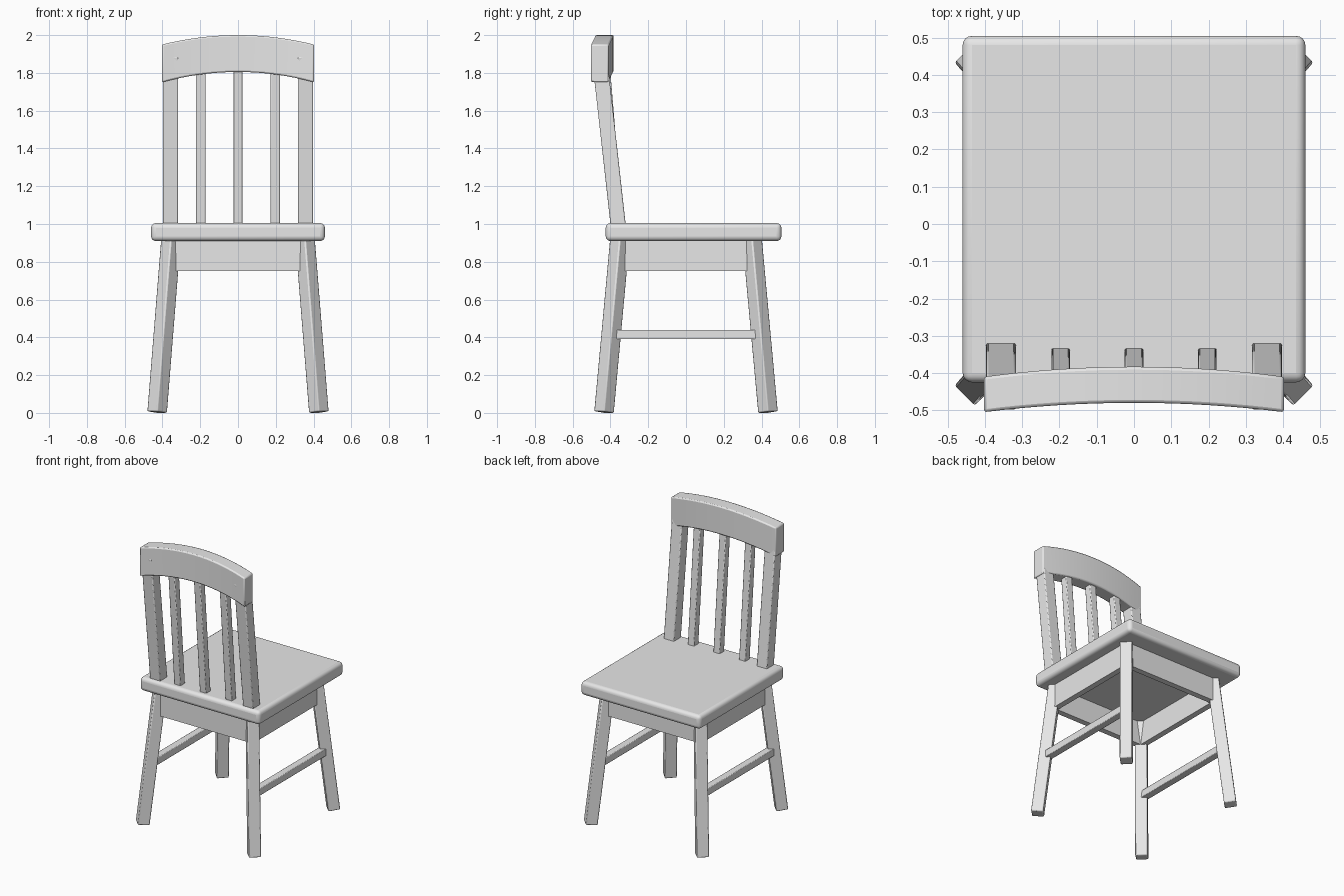
import bpy, bmesh, math
from mathutils import Vector

if "Cube" in bpy.data.objects:
    bpy.data.objects.remove(bpy.data.objects["Cube"])

mat = bpy.data.materials.new("light grey")
mat.diffuse_color = (0.8, 0.8, 0.8, 1)
mat.use_nodes = True
mat.node_tree.nodes["Principled BSDF"].inputs["Base Color"].default_value = mat.diffuse_color


def finish(name, bm, bevel=0.0, segments=2):
    """Turn a bmesh into a bevelled object with sharp-edge smoothing."""
    bmesh.ops.recalc_face_normals(bm, faces=bm.faces)
    me = bpy.data.meshes.new(name)
    bm.to_mesh(me)
    bm.free()
    me.materials.append(mat)
    ob = bpy.data.objects.new(name, me)
    bpy.context.collection.objects.link(ob)
    if bevel:
        mod = ob.modifiers.new("Bevel", 'BEVEL')
        mod.width = bevel
        mod.segments = segments
        mod.limit_method = 'ANGLE'
        mod.angle_limit = math.radians(40)
    bpy.ops.object.select_all(action='DESELECT')
    ob.select_set(True)
    bpy.context.view_layer.objects.active = ob
    bpy.ops.object.shade_smooth_by_angle(angle=math.radians(35))
    return ob


def loft(rings):
    """Closed solid through a list of equal-sized cross-sections."""
    bm = bmesh.new()
    rows = [[bm.verts.new(p) for p in ring] for ring in rings]
    n = len(rows[0])
    for a, b in zip(rows, rows[1:]):
        for i in range(n):
            j = (i + 1) % n
            bm.faces.new((a[i], a[j], b[j], b[i]))
    bm.faces.new(rows[0])
    bm.faces.new(rows[-1])
    return bm


def beam(name, p0, p1, w, d, side, bevel=0.008):
    """Rectangular bar from p0 to p1; w is measured along 'side'."""
    p0, p1, side = Vector(p0), Vector(p1), Vector(side)
    axis = (p1 - p0).normalized()
    u = (side - axis * side.dot(axis)).normalized()
    v = axis.cross(u)
    corners = ((-1, -1), (1, -1), (1, 1), (-1, 1))
    rings = [[p + u * (a * w / 2) + v * (b * d / 2) for a, b in corners]
             for p in (p0, p1)]
    return finish(name, loft(rings), bevel)


# seat
beam("seat", (0, 0.04, 0.91), (0, 0.04, 1.005), 0.92, 0.93, (1, 0, 0), 0.025).modifiers[0].segments = 4

# splayed legs, turned 45 degrees to face the corners
for sx, lr in ((-1, "left"), (1, "right")):
    for sy, fb in ((-1, "front"), (1, "rear")):
        beam(f"{fb}_{lr}_leg", (sx * 0.428, sy * 0.434, 0.004),
             (sx * 0.354, sy * 0.349, 0.93), 0.077, 0.077, (sx, sy, 0), 0.007)

    # side stretchers between the legs
    beam(f"{lr}_stretcher", (sx * 0.395, -0.395, 0.415),
         (sx * 0.395, 0.395, 0.415), 0.05, 0.05, (1, 0, 0), 0.004)

    # back posts
    beam(f"{lr}_back_post", (sx * 0.357, -0.352, 0.93),
         (sx * 0.357, -0.459, 1.89), 0.08, 0.08, (1, 0, 0), 0.006)

# apron frame under the seat
outer, inner = 0.38, 0.34
square = ((-1, -1), (1, -1), (1, 1), (-1, 1))
bm = bmesh.new()
rows = [[bm.verts.new((a * r, b * r, z)) for a, b in square]
        for r, z in ((outer, 0.75), (outer, 0.92), (inner, 0.92), (inner, 0.75))]
for k in range(4):
    for i in range(4):
        j = (i + 1) % 4
        a, b = rows[k], rows[(k + 1) % 4]
        bm.faces.new((a[i], a[j], b[j], b[i]))
finish("apron", bm)

# back spindles
for i in (-1, 0, 1):
    beam(f"back_spindle_{i + 2}", (i * 0.197, -0.353, 0.93),
         (i * 0.197, -0.43, 1.86), 0.05, 0.05, (1, 0, 0), 0.005)

# curved top rail, bowed both upwards and towards the seat
rings = []
for i in range(17):
    t = -1 + i / 8
    c = t * t
    y0, y1 = -0.48 - 0.025 * c, -0.383 - 0.027 * c
    z0, z1 = 1.805 - 0.055 * c, 2.0 - 0.05 * c
    rings.append([(0.403 * t, y, z) for y, z in
                  ((y0, z0), (y1, z0), (y1, z1), (y0, z1))])
finish("top_rail", loft(rings), 0.008)
